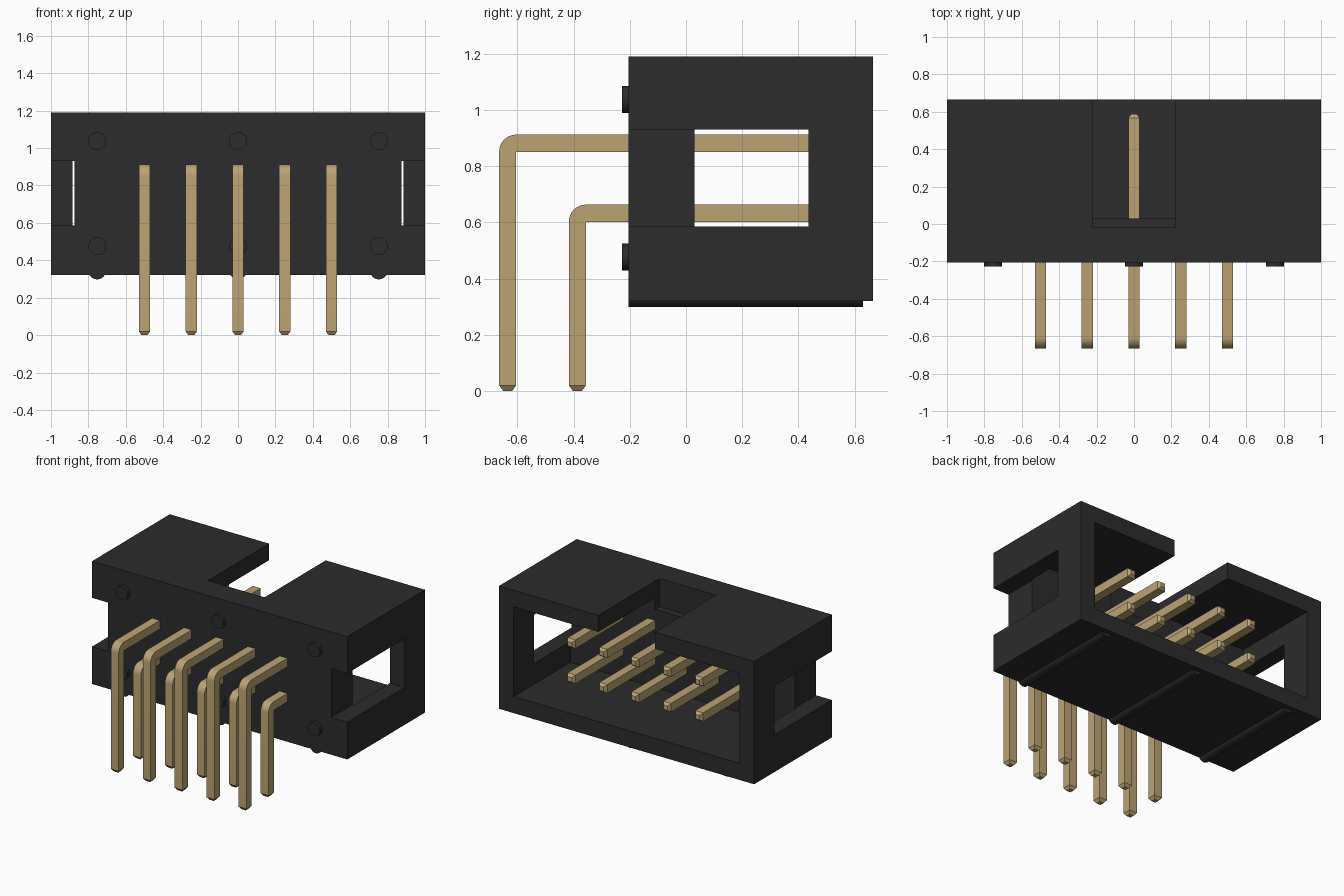
import bpy, bmesh, math
from mathutils import Matrix

cube = bpy.data.objects.get("Cube")
if cube:
    bpy.data.objects.remove(cube, do_unlink=True)


def material(name, rgb):
    m = bpy.data.materials.new(name)
    m.diffuse_color = (*rgb, 1)
    m.use_nodes = True
    m.node_tree.nodes["Principled BSDF"].inputs["Base Color"].default_value = (*rgb, 1)
    return m


BLACK = material("black plastic", (0.025, 0.025, 0.025))
GOLD = material("gold metal", (0.50, 0.37, 0.17))


def finish(name, bm, mat, smooth=False):
    bmesh.ops.recalc_face_normals(bm, faces=bm.faces)
    me = bpy.data.meshes.new(name)
    bm.to_mesh(me)
    bm.free()
    me.materials.append(mat)
    ob = bpy.data.objects.new(name, me)
    bpy.context.collection.objects.link(ob)
    if smooth:
        bpy.ops.object.select_all(action='DESELECT')
        ob.select_set(True)
        bpy.context.view_layer.objects.active = ob
        bpy.ops.object.shade_smooth_by_angle(angle=math.radians(35))
    return ob


def box(name, x, y, z):
    bm = bmesh.new()
    bmesh.ops.create_cube(bm, size=1)
    for v in bm.verts:
        v.co = [lo + (c + 0.5) * (hi - lo) for c, (lo, hi) in zip(v.co, (x, y, z))]
    return finish(name, bm, BLACK)


def rod(name, x, z, r, y0, y1):
    """Cylinder lying along y."""
    bm = bmesh.new()
    bmesh.ops.create_cone(bm, cap_ends=True, segments=32, radius1=r, radius2=r, depth=y1 - y0,
                          matrix=Matrix.Translation((x, (y0 + y1) / 2, z)) @ Matrix.Rotation(math.pi / 2, 4, 'X'))
    return finish(name, bm, BLACK, True)


def cut(ob, cutter):
    cutter.hide_render = True
    mod = ob.modifiers.new("cut", 'BOOLEAN')
    mod.operation, mod.solver, mod.object = 'DIFFERENCE', 'EXACT', cutter
    bpy.context.view_layer.objects.active = ob
    bpy.ops.object.modifier_apply(modifier=mod.name)
    bpy.data.objects.remove(cutter, do_unlink=True)


# Shroud: open at the back, key slot in the top, window and notch in each end
shroud = box("shroud", (-1, 1), (-0.205, 0.665), (0.32, 1.19))
cut(shroud, box("cavity_cutter", (-0.885, 0.885), (0.03, 0.8), (0.4375, 1.0725)))
cut(shroud, box("key_slot_cutter", (-0.222, 0.222), (-0.02, 0.8), (0.99, 1.4)))
for s in (-1, 1):
    cut(shroud, box("end_cutter", sorted((s * 0.875, s * 1.2)), (-0.4, 0.435), (0.585, 0.93)))

# Round standoffs on the front and rounded ribs under the shroud
for i, x in enumerate((-0.753, 0, 0.753), 1):
    for level, z in (("lower", 0.476), ("upper", 1.037)):
        rod(f"{level}_standoff_{i}", x, z, 0.048, -0.228, -0.19)
    rod(f"bottom_rib_{i}", x, 0.345, 0.047, -0.204, 0.63)


def pin(name, x, y, z):
    """Right-angle square pin; y is its front face, z its top face."""
    t, h, c, tip = 0.061, 0.0305, 0.0145, 0.02
    end = 0.587
    yi, zi = y + t, z - t              # inside corner of the bend
    # Sections: inner point, outer point, half width
    rings = [((yi - c, 0), (y + c, 0), h - c),
             ((yi, tip), (y, tip), h)]
    for k in range(9):
        a = math.pi / 2 * k / 8
        rings.append(((yi, zi), (yi - t * math.cos(a), zi + t * math.sin(a)), h))
    rings += [((end - tip, zi), (end - tip, z), h),
              ((end, zi + c), (end, z - c), h - c)]
    bm = bmesh.new()
    loops = [[bm.verts.new((x + sx * w, *p)) for sx, p in ((-1, a), (1, a), (1, b), (-1, b))]
             for a, b, w in rings]
    for r0, r1 in zip(loops, loops[1:]):
        for k in range(4):
            n = (k + 1) % 4
            bm.faces.new((r0[k], r0[n], r1[n], r1[k]))
    bm.faces.new(loops[0])
    bm.faces.new(loops[-1])
    bmesh.ops.remove_doubles(bm, verts=bm.verts, dist=1e-5)
    finish(name, bm, GOLD, True)


# Two rows of five pins
for i in range(5):
    x = (i - 2) * 0.25
    pin(f"upper_pin_{i + 1}", x, -0.665, 0.912)
    pin(f"lower_pin_{i + 1}", x, -0.417, 0.663)
